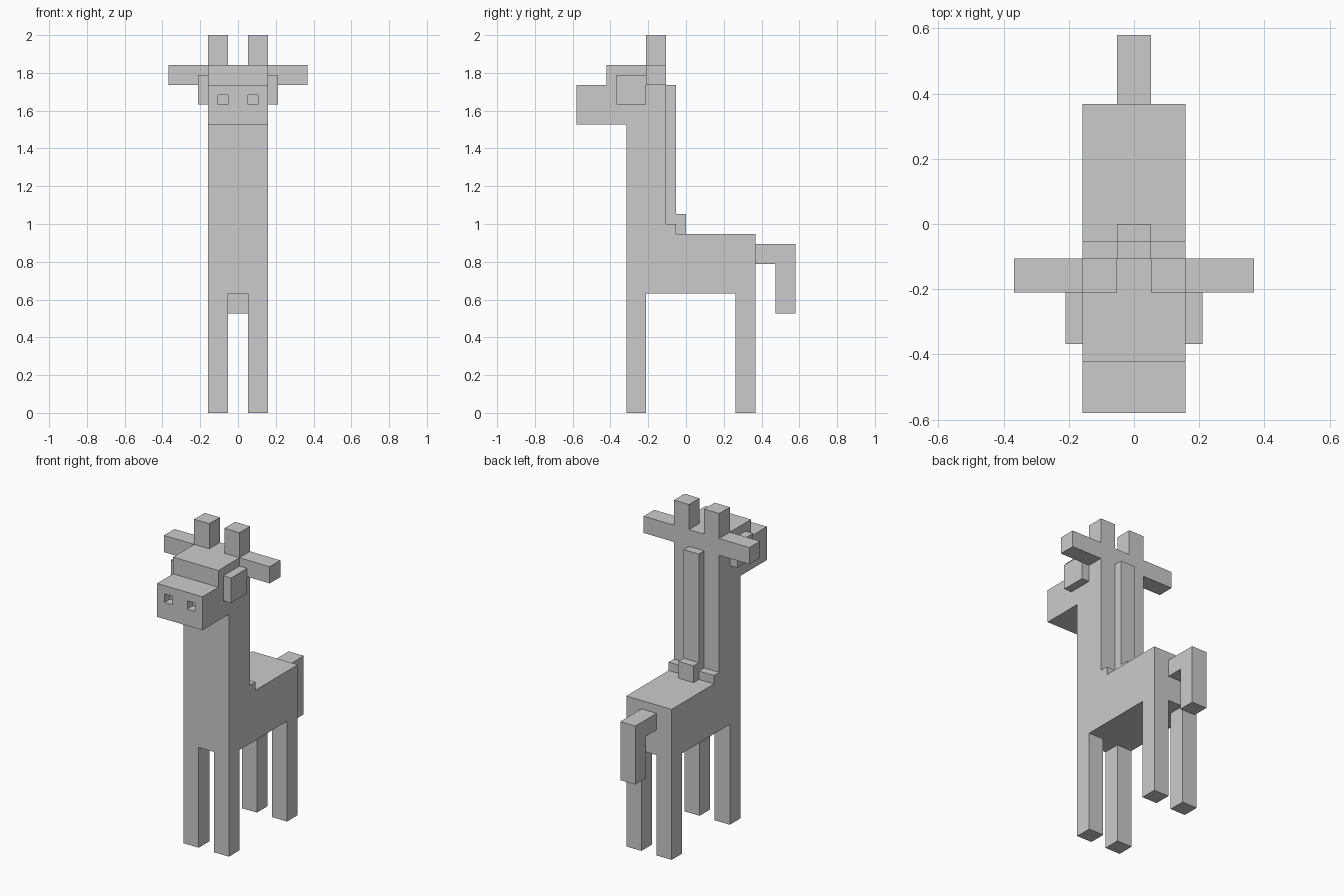
import bpy, bmesh
from mathutils import Vector

if "Cube" in bpy.data.objects:
    bpy.data.objects.remove(bpy.data.objects["Cube"])

U = 1 / 19  # one block of the grid the animal is built on


def finish(name, bm, mirror=False):
    bmesh.ops.recalc_face_normals(bm, faces=bm.faces)
    mesh = bpy.data.meshes.new(name)
    bm.to_mesh(mesh)
    bm.free()
    ob = bpy.data.objects.new(name, mesh)
    bpy.context.collection.objects.link(ob)
    if mirror:
        ob.modifiers.new("Mirror", 'MIRROR').use_axis = (True, False, False)
    return ob


def box(name, x, y, z, mirror=False):
    """Box from (min, max) ranges in blocks."""
    bm = bmesh.new()
    lo, hi = (Vector(c) * U for c in zip(x, y, z))
    for v in bmesh.ops.create_cube(bm, size=1)["verts"]:
        v.co = Vector(hi[i] if v.co[i] > 0 else lo[i] for i in range(3))
    return finish(name, bm, mirror)


def profile(name, points, half_width):
    """Side outline (y, z) in blocks, extruded across x."""
    bm = bmesh.new()
    face = bm.faces.new([bm.verts.new((-half_width * U, y * U, z * U)) for y, z in points])
    new = bmesh.ops.extrude_face_region(bm, geom=[face])["geom"]
    verts = [g for g in new if isinstance(g, bmesh.types.BMVert)]
    bmesh.ops.translate(bm, verts=verts, vec=(2 * half_width * U, 0, 0))
    return finish(name, bm)


# Torso, neck, head and snout share one side outline
body = profile("body_neck_head", [
    (-6, 12), (7, 12), (7, 18), (-1, 18), (-1, 19), (-2, 19), (-2, 35),
    (-8, 35), (-8, 33), (-11, 33), (-11, 29), (-6, 29)], 3)

# Nostrils sunk into the snout
cutter = box("nostril_cutter", (1, 2), (-12, -10), (31, 32), mirror=True)
cutter.hide_render = True
cutter.hide_set(True)
cut = body.modifiers.new("Nostrils", 'BOOLEAN')
cut.operation, cut.object, cut.solver = 'DIFFERENCE', cutter, 'EXACT'

# Legs
box("front_leg", (1, 3), (-6, -4), (0, 12), mirror=True)
box("back_leg", (1, 3), (5, 7), (0, 12), mirror=True)

# Head details
box("ear", (3, 7), (-4, -2), (33, 35), mirror=True)
box("horn", (1, 3), (-4, -2), (35, 38), mirror=True)
box("eye", (3, 4), (-7, -4), (31, 34), mirror=True)

# Mane down the back of the neck, kicking out at the shoulders
profile("mane", [(-2, 19), (-1, 19), (-1, 18), (0, 18), (0, 20), (-1, 20), (-1, 33), (-2, 33)], 1)

# Bent tail
profile("tail", [(7, 15), (9, 15), (9, 10), (11, 10), (11, 17), (7, 17)], 1)
